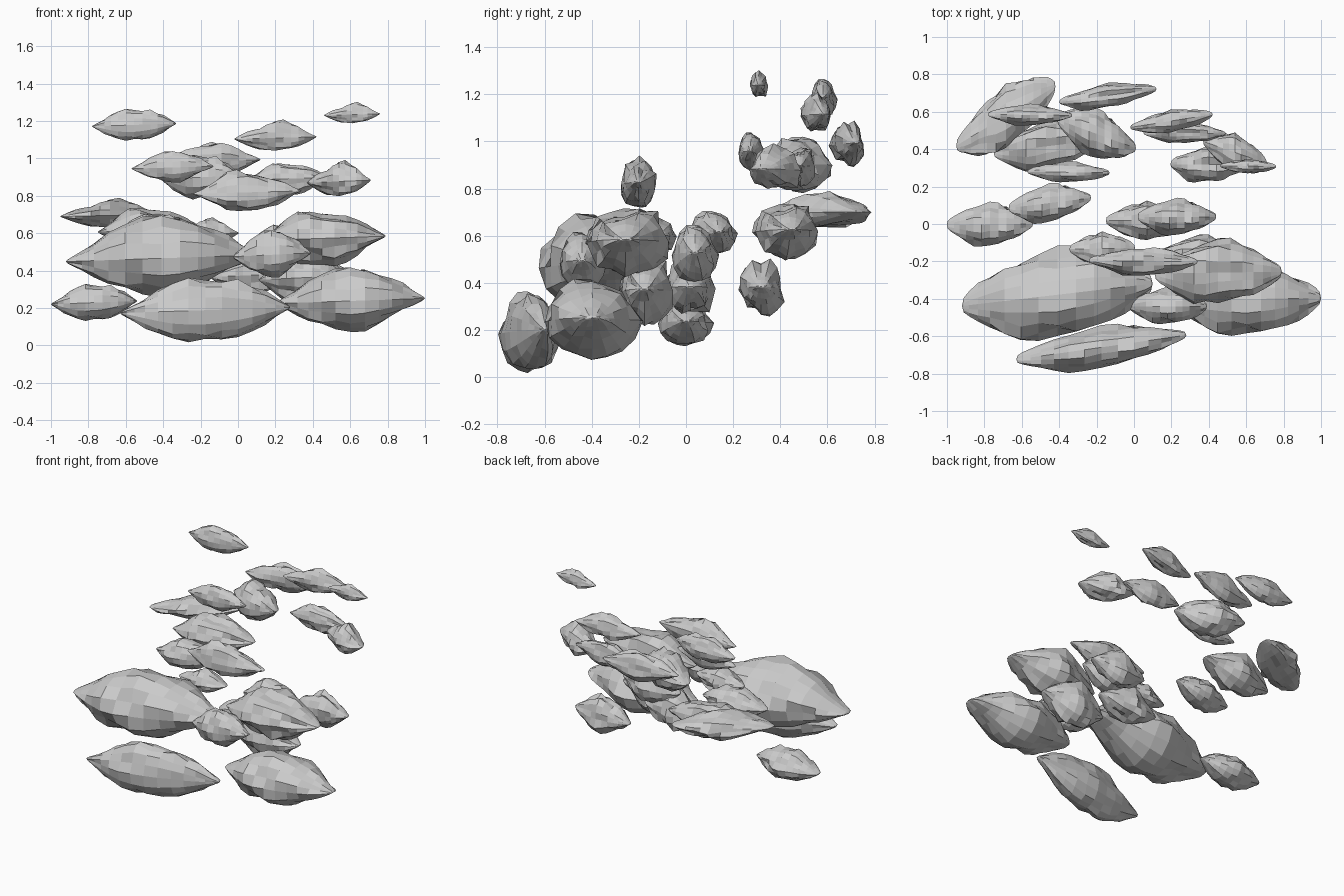
import bpy, math
from mathutils import Vector, noise

if "Cube" in bpy.data.objects:
    bpy.data.objects.remove(bpy.data.objects["Cube"])

SEGS, RINGS = 16, 16


def spindle_rock(name, centre, size, lean, seed):
    """Faceted spindle along x: a leaned, roughened lathe fitted to its size."""
    offset = Vector((7, 3, 5)) * seed * 1.3
    pts = []
    for i in range(RINGS + 1):
        u = -math.cos(math.pi * i / RINGS)
        w = max(0, 1 - u * u)
        wide = 0.45 * w ** 0.3 + 0.55 * w ** 1.4    # blunt ends seen from above
        tall = 0.22 * w ** 0.5 + 0.78 * w ** 1.5    # pointed ends seen from the front
        for j in range(1 if i in (0, RINGS) else SEGS):
            a = math.tau * j / SEGS
            d = Vector((u * 1.5, math.cos(a), math.sin(a)))
            k = 1 + 0.35 * noise.noise(d + offset) + 0.25 * noise.noise(d * 2.4 + offset)
            pts.append(Vector((u, k * wide * d.y * (1 - abs(lean)) + lean * u,
                               k * tall * d.z + 0.08 * u)))

    # fit to the wanted size around the centre
    for k in range(3):
        lo, hi = min(p[k] for p in pts), max(p[k] for p in pts)
        for p in pts:
            p[k] = centre[k] + ((p[k] - lo) / (hi - lo) - 0.5) * size[k]

    # end fans and quad bands
    last, end = len(pts) - 1, len(pts) - 1 - SEGS
    faces = []
    for j in range(SEGS):
        k = (j + 1) % SEGS
        faces += [(0, 1 + k, 1 + j), (end + j, end + k, last)]
        for s in range(1, end, SEGS):
            t = s + SEGS
            faces.append((s + j, s + k, t + k, t + j))
    me = bpy.data.meshes.new(name)
    me.from_pydata(pts, [], faces)
    me.update()
    bpy.context.collection.objects.link(bpy.data.objects.new(name, me))


def rock_family(name, lean, depth, height, places):
    """Rocks sharing proportions; each place is x, y, z and length."""
    for n, (x, y, z, length) in enumerate(places, 1):
        spindle_rock(f"{name}_{n}", (x, y, z),
                     (length, length * depth, length * height), lean, n + len(name))


# broad level rocks: front right, right, far left, small wedge
rock_family("broad_rock", 0.03, 0.52, 0.43, [
    (.6, -.39, .245, .8), (.45, -.25, .57, .68),
    (-.77, 0, .23, .46), (-.17, -.13, .61, .35)])

# thin level rocks: upper front and the back row
rock_family("thin_rock", -0.05, 0.26, 0.38, [
    (.05, -.2, .83, .58), (-.35, .28, .955, .44), (.27, .49, .89, .44),
    (-.555, .585, 1.18, .45), (.61, .31, 1.245, .3)])

# stout rocks: small front, under right, middle pair, back low
rock_family("stout_rock", 0, 0.48, 0.6, [
    (.18, -.435, .49, .42), (.35, -.17, .36, .48), (.23, .04, .52, .42),
    (.07, .02, .4, .44), (.4, .32, .38, .41)])

# bulky rocks swept back to the right
rock_family("bulky_rock", 0.22, 0.5, 0.43, [
    (-.41, -.37, .475, 1.02), (-.47, .42, .615, .56), (-.45, .11, .61, .44)])

# slender rocks swept back to the right
rock_family("slender_rock", 0.38, 0.29, 0.38, [
    (-.175, -.665, .19, .91), (.2, .55, 1.125, .44), (-.14, .68, .99, .52)])

# rocks swept forward to the right
rock_family("forward_rock", -0.38, 0.65, 0.57, [
    (-.2, .485, .9, .42), (.54, .38, .895, .34)])

# flat diagonal rock at the back left
rock_family("diagonal_rock", 0.5, 0.8, 0.3, [(-.685, .575, .71, .53)])
